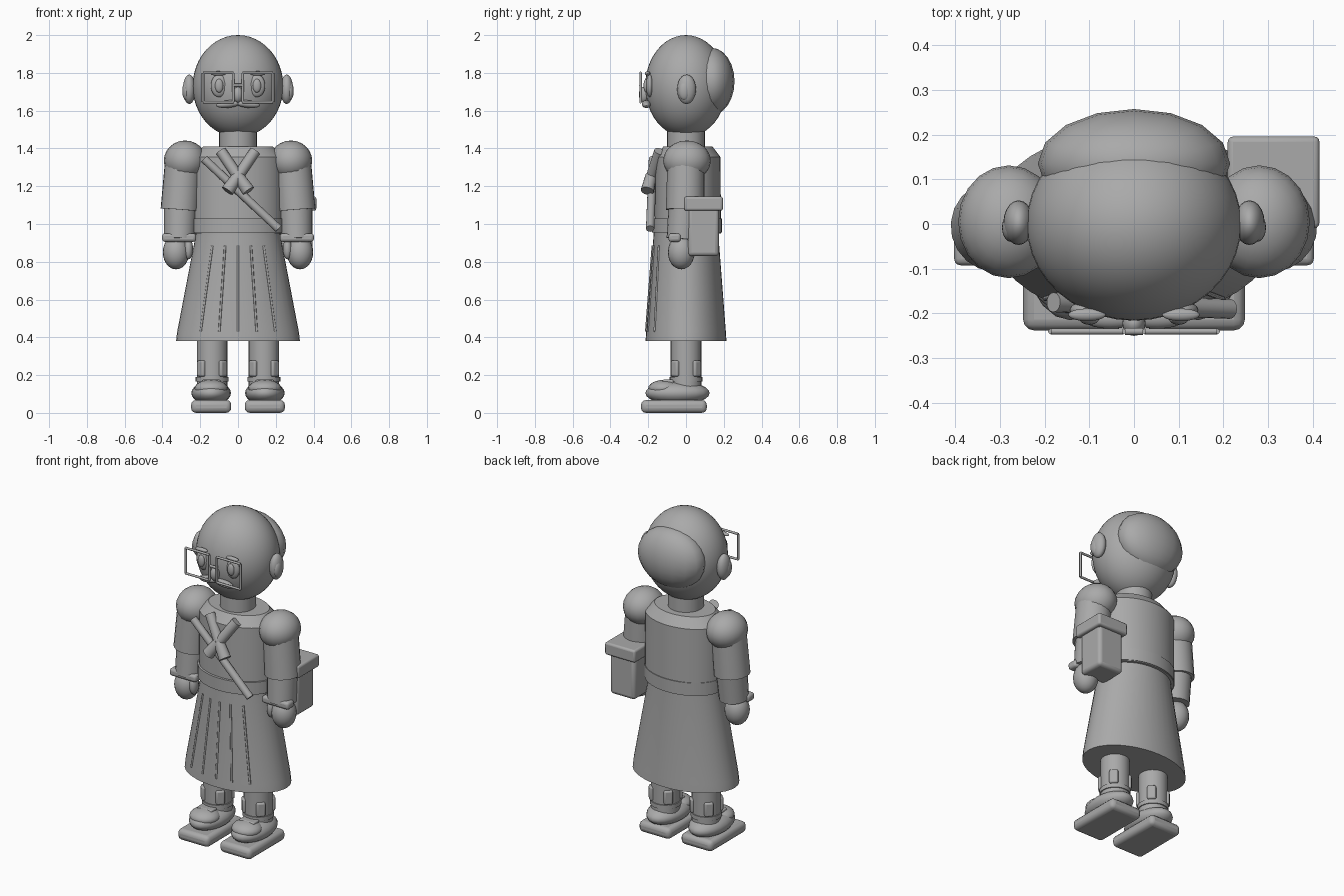
import bpy
import math
from mathutils import Vector, Matrix

cube = bpy.data.objects.get("Cube")
if cube:
    bpy.data.objects.remove(cube, do_unlink=True)

grey = bpy.data.materials.new("plain grey")
grey.use_nodes = True
COLOUR = (0.4, 0.4, 0.4, 1)
grey.diffuse_color = COLOUR
grey.node_tree.nodes["Principled BSDF"].inputs["Base Color"].default_value = COLOUR


def finish(name, angle=40):
    ob = bpy.context.object
    ob.name = name
    ob.data.materials.append(grey)
    bpy.ops.object.shade_smooth_by_angle(angle=math.radians(angle))
    return ob


def ball(name, centre, radii, segments=20, rings=12):
    bpy.ops.mesh.primitive_uv_sphere_add(segments=segments, ring_count=rings, location=centre)
    bpy.context.object.data.transform(Matrix.Diagonal((*radii, 1)))
    return finish(name)


def box(name, centre, size, bevel=0.015, turn=0):
    bpy.ops.mesh.primitive_cube_add(size=1, location=centre, rotation=(0, 0, turn))
    ob = bpy.context.object
    ob.data.transform(Matrix.Diagonal((*size, 1)))
    mod = ob.modifiers.new("round", "BEVEL")
    mod.width = bevel
    mod.segments = 3
    return finish(name)


def rod(name, a, b, r1, r2=None, sides=16):
    a, b = Vector(a), Vector(b)
    bpy.ops.mesh.primitive_cone_add(vertices=sides, radius1=r1, radius2=r1 if r2 is None else r2,
                                    depth=(b - a).length, location=(a + b) / 2)
    ob = bpy.context.object
    ob.rotation_euler = (b - a).to_track_quat("Z", "Y").to_euler()
    return finish(name, 50)


def loft(name, rings, centre_y=0.0, sides=40):
    """Stack of ellipses, each (z, x radius, y radius), capped at both ends."""
    verts, faces = [], []
    for z, rx, ry in rings:
        for i in range(sides):
            t = math.tau * i / sides
            verts.append((rx * math.cos(t), centre_y + ry * math.sin(t), z))
    for k in range(len(rings) - 1):
        for i in range(sides):
            j = (i + 1) % sides
            faces.append((k * sides + i, k * sides + j, (k + 1) * sides + j, (k + 1) * sides + i))
    faces.append(tuple(reversed(range(sides))))
    faces.append(tuple(range((len(rings) - 1) * sides, len(rings) * sides)))
    mesh = bpy.data.meshes.new(name)
    mesh.from_pydata(verts, [], faces)
    ob = bpy.data.objects.new(name, mesh)
    bpy.context.collection.objects.link(ob)
    bpy.ops.object.select_all(action="DESELECT")
    bpy.context.view_layer.objects.active = ob
    ob.select_set(True)
    return finish(name, 30)


# Head, hair and neck
ball("head", (0, 0, 1.73), (0.24, 0.216, 0.27), 40, 24)
ball("back_hair", (0, 0.135, 1.755), (0.215, 0.122, 0.178), 16, 12)
rod("neck", (0, 0, 1.36), (0, 0, 1.5), 0.1, sides=32)

# Torso, waistband and skirt
loft("torso", [(0.95, 0.24, 0.176), (1.355, 0.24, 0.172), (1.41, 0.185, 0.13)], 0.01)
loft("waistband", [(0.955, 0.245, 0.185), (1.03, 0.245, 0.185)], 0.005)
loft("skirt", [(0.38, 0.328, 0.214), (0.43, 0.322, 0.211), (0.935, 0.225, 0.172), (0.96, 0.224, 0.172)])

# Pleats follow the front of the skirt
for i in range(-2, 3):
    ends = []
    for z, rx, ry, spread in ((0.43, 0.322, 0.211, 0.099), (0.885, 0.235, 0.176, 0.068)):
        x = i * spread
        ends.append((x, -ry * math.sqrt(1 - (x / rx) ** 2), z))
    rod("pleat", *ends, 0.006, sides=8)

# Chest sash and crossed scarf
rod("sash", (-0.18, -0.175, 1.345), (0.215, -0.19, 0.975), 0.022)
for s in (-1, 1):
    rod("scarf_band", (0.09 * s, -0.14, 1.385), (-0.015 * s, -0.19, 1.23), 0.029)
    rod("scarf_tail", (0.0, -0.185, 1.255), (-0.056 * s, -0.205, 1.175), 0.03, 0.035)

# Face centre
ball("nose", (0, -0.222, 1.685), (0.026, 0.028, 0.042))
rod("bridge", (-0.02, -0.24, 1.735), (0.02, -0.24, 1.735), 0.008, sides=8)

for s, side in ((1, "left"), (-1, "right")):
    # Face
    ball(side + "_ear", (0.258 * s, 0.003, 1.713), (0.034, 0.05, 0.078))
    ball(side + "_inner_ear", (0.275 * s, -0.008, 1.705), (0.02, 0.032, 0.05))
    ball(side + "_eye", (0.1 * s, -0.192, 1.732), (0.044, 0.02, 0.06))
    ball(side + "_pupil", (0.1 * s, -0.212, 1.732), (0.022, 0.013, 0.036))
    ball(side + "_brow", (0.105 * s, -0.203, 1.797), (0.042, 0.014, 0.012))
    mo = ball(side + "_moustache", (0.052 * s, -0.21, 1.635), (0.065, 0.024, 0.02))
    mo.rotation_euler.y = 0.1 * s

    # Square spectacle rim
    corners = [(x * s, -0.24, z) for x, z in ((0.025, 1.645), (0.185, 1.645), (0.185, 1.8), (0.025, 1.8))]
    for k in range(4):
        rod(side + "_rim", corners[k], corners[(k + 1) % 4], 0.007, sides=8)

    # Arm
    ball(side + "_shoulder", (0.28 * s, 0.005, 1.335), (0.113, 0.126, 0.107))
    rod(side + "_upper_arm", (0.287 * s, 0, 1.35), (0.308 * s, -0.005, 1.075), 0.098, 0.102, 20)
    rod(side + "_forearm", (0.305 * s, -0.005, 1.09), (0.31 * s, -0.02, 0.92), 0.088, 0.083, 20)
    box(side + "_cuff", (0.312 * s, -0.06, 0.928), (0.18, 0.065, 0.045))
    ball(side + "_hand", (0.328 * s, -0.025, 0.85), (0.07, 0.071, 0.09))
    ball(side + "_thumb", (0.262 * s, -0.05, 0.868), (0.024, 0.03, 0.055))

    # Leg and shoe
    x = 0.137 * s
    rod(side + "_leg", (x, 0, 0.12), (x, 0, 0.45), 0.081, sides=24)
    for k in range(4):
        t = math.pi / 4 + k * math.pi / 2
        box(side + "_ankle_plate", (x + 0.078 * math.cos(t), 0.078 * math.sin(t), 0.235),
            (0.03, 0.05, 0.085), 0.01, t)
    rod(side + "_ankle_band", (x, 0, 0.165), (x, 0, 0.19), 0.087, sides=24)
    box(side + "_sole", (0.142 * s, -0.064, 0.034), (0.212, 0.348, 0.067), 0.025)
    ball(side + "_shoe", (0.142 * s, -0.045, 0.105), (0.105, 0.17, 0.062))
    ball(side + "_toe", (0.142 * s, -0.115, 0.13), (0.088, 0.085, 0.045))
    box(side + "_shoe_strap", (0.142 * s, -0.095, 0.165), (0.1, 0.06, 0.022), 0.008)

# Side bag with lid
box("bag", (0.31, 0.092, 0.96), (0.17, 0.165, 0.26), 0.02)
box("bag_lid", (0.312, 0.093, 1.108), (0.205, 0.205, 0.075), 0.012)
